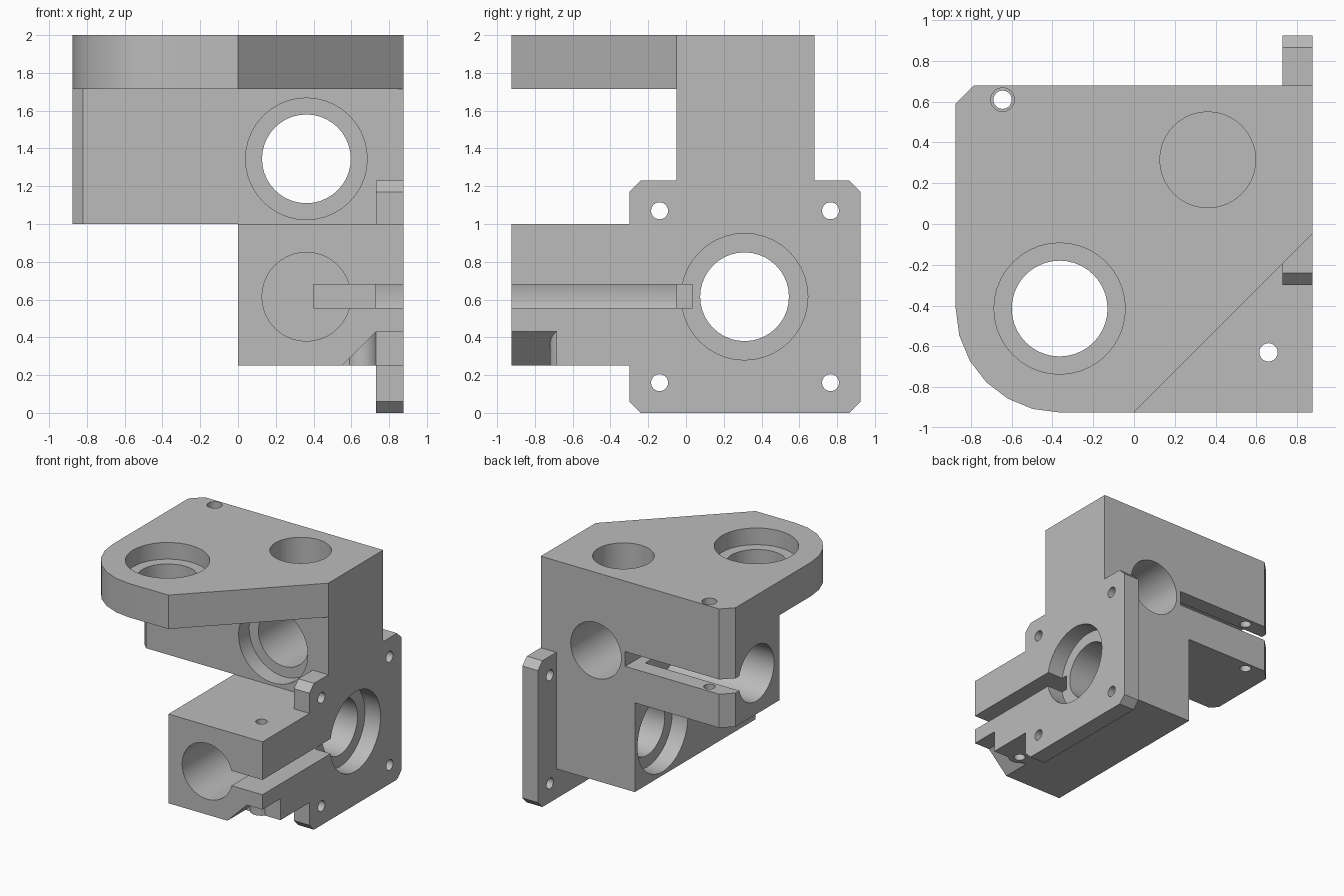
import bpy, bmesh
from math import sin, cos, pi
from mathutils import Vector

if "Cube" in bpy.data.objects:
    bpy.data.objects.remove(bpy.data.objects["Cube"], do_unlink=True)

grey = bpy.data.materials.new("plain grey")
grey.use_nodes = True
grey.diffuse_color = (0.5, 0.5, 0.5, 1)
grey.node_tree.nodes["Principled BSDF"].inputs["Base Color"].default_value = (0.5, 0.5, 0.5, 1)


def prism(name, outline, axis, lo, hi):
    """Extrude a 2D outline along an axis; the outline uses the other two axes in order."""
    bm = bmesh.new()
    verts = []
    for a, b in outline:
        p = [a, b]
        p.insert(axis, lo)
        verts.append(bm.verts.new(p))
    face = bm.faces.new(verts)
    move = Vector((0, 0, 0))
    move[axis] = hi - lo
    ext = bmesh.ops.extrude_face_region(bm, geom=[face])["geom"]
    bmesh.ops.translate(bm, vec=move, verts=[v for v in ext if isinstance(v, bmesh.types.BMVert)])
    bmesh.ops.recalc_face_normals(bm, faces=bm.faces)
    mesh = bpy.data.meshes.new(name)
    bm.to_mesh(mesh)
    bm.free()
    mesh.materials.append(grey)
    ob = bpy.data.objects.new(name, mesh)
    bpy.context.collection.objects.link(ob)
    return ob


def box(name, x, y, z):
    return prism(name, [(x[0], y[0]), (x[1], y[0]), (x[1], y[1]), (x[0], y[1])], 2, *z)


def rod(name, a, b, r, axis, lo, hi, n=40):
    ring = [(a + r * cos(2 * pi * i / n), b + r * sin(2 * pi * i / n)) for i in range(n)]
    return prism(name, ring, axis, lo, hi)


def combine(target, tool, operation):
    mod = target.modifiers.new(tool.name, "BOOLEAN")
    mod.operation, mod.object, mod.solver = operation, tool, "EXACT"
    bpy.context.view_layer.objects.active = target
    bpy.ops.object.modifier_apply(modifier=mod.name)
    bpy.data.objects.remove(tool, do_unlink=True)


X, Y, Z = 0, 1, 2
RIGHT, FRONT, BACK, STEP = 0.875, -0.925, 0.68, -0.05
BORE, SEAT, SCREW = 0.235, 0.322, 0.045

# Central column
bracket = box("corner_bracket", (0, RIGHT), (STEP, BACK), (0.25, 2))

# Lower front clamp block, its corner bevelled away in front of the screw boss
lower = box("lower_clamp", (0, RIGHT), (FRONT, 0.2), (0.25, 1))
combine(lower, prism("bevel", [(0.5, 0.2), (0.73, 0.43), (1, 0.43), (1, 0.2)], Y, -1, -0.685), "DIFFERENCE")
combine(lower, rod("screw_boss", 0.66, -0.63, 0.09, Z, 0.25, 0.5), "UNION")

# Upper side clamp arm with bevelled end edges
arm = prism("upper_clamp", [(0.4, STEP), (-0.82, STEP), (-RIGHT, STEP + 0.055),
                            (-RIGHT, 0.59), (-0.785, BACK), (0.4, BACK)], Z, 1, 1.9)

# Top slab with one rounded corner and one diagonal side
arc = [(-0.365 - 0.51 * cos(i * pi / 12), -0.415 - 0.51 * sin(i * pi / 12)) for i in range(7)]
slab = prism("top_slab", arc + [(0, FRONT), (RIGHT, STEP), (RIGHT, BACK),
                                (-0.785, BACK), (-RIGHT, 0.59)], Z, 1.715, 2)

# Mounting plate with bevelled corners
c = 0.06
lo, hi, top = -0.3, 0.925, 1.23
plate = prism("motor_plate", [(lo + c, 0), (hi - c, 0), (hi, c), (hi, top - c), (hi - c, top),
                              (lo + c, top), (lo, top - c), (lo, c)], X, 0.73, RIGHT)

for part in (lower, arm, slab, plate):
    combine(bracket, part, "UNION")

cutters = [
    # Through bores with bearing seats
    rod("side_bore", 0.31, 0.615, BORE, X, -0.1, 1),
    rod("side_seat", 0.31, 0.615, 0.335, X, 0.73, 1),
    rod("inner_side_seat", 0.31, 0.615, 0.335, X, -0.1, 0.145),
    rod("front_bore", 0.362, 1.345, BORE, Y, -0.2, 0.8),
    rod("front_seat", 0.362, 1.345, SEAT, Y, -0.2, STEP + 0.14),
    rod("top_bore", -0.365, -0.415, BORE, Z, 1.6, 2.1),
    rod("top_seat", -0.365, -0.415, SEAT, Z, 1.86, 2.1),
    # Blind rod sockets
    rod("lower_socket", 0.362, 0.615, BORE, Y, -1, STEP),
    rod("arm_socket", 0.315, 1.345, BORE, X, -1, 0),
    rod("top_socket", 0.362, 0.315, BORE, Z, 1.715, 2.1),
    # Clamp slots
    box("lower_slot", (0.4, 1), (-1, 0.035), (0.555, 0.68)),
    box("arm_slot", (-1, 0.09), (0.35, 0.8), (1.283, 1.407)),
    # Clamp screws
    rod("lower_screw", 0.66, -0.63, SCREW, Z, 0.1, 1.1, 24),
    rod("arm_screw", -0.645, 0.61, SCREW, Z, 0.9, 2.1, 24),
    rod("arm_screw_head", -0.645, 0.61, 0.058, Z, 1.7, 2.1, 24),
]
# Plate screw holes
for y in (-0.14, 0.765):
    for z in (0.16, 1.07):
        cutters.append(rod("plate_screw", y, z, SCREW, X, 0.7, 1, 24))
for cutter in cutters:
    combine(bracket, cutter, "DIFFERENCE")

bpy.ops.object.select_all(action="DESELECT")
bracket.select_set(True)
bpy.context.view_layer.objects.active = bracket
bpy.ops.object.shade_smooth_by_angle(angle=0.35)
